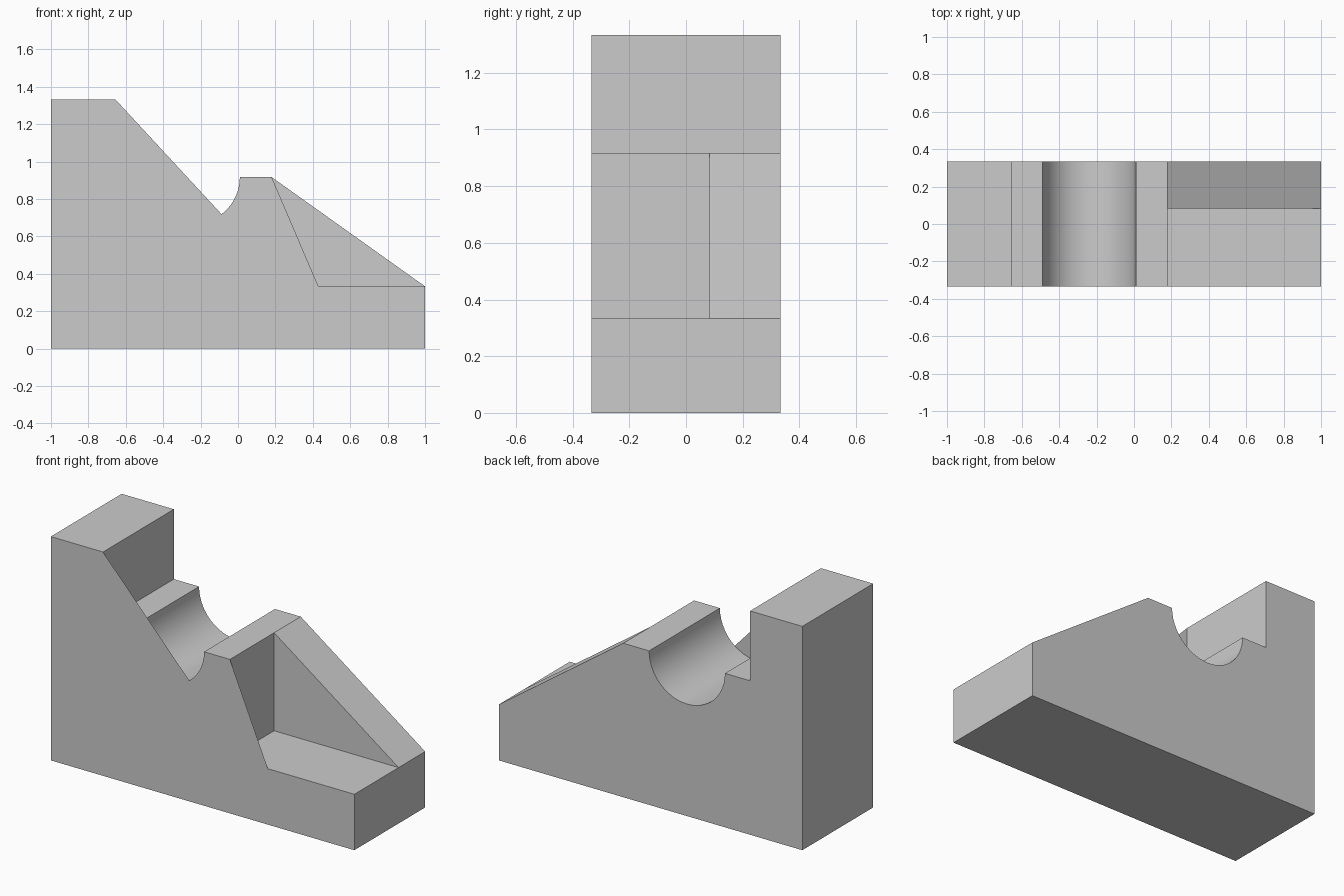
import bpy, bmesh
from math import radians, cos, sin

if "Cube" in bpy.data.objects:
    bpy.data.objects.remove(bpy.data.objects["Cube"])

D = 1 / 3            # half depth
RIB_Y = 0.083        # front side of the rear rib
LOW, MID, TOP = 0.333, 0.917, 1.333
CX, R, SEG = -0.24, 0.25, 24   # half-round groove

bm = bmesh.new()


def face(coords, smooth=False):
    f = bm.faces.new([bm.verts.new(c) for c in coords])
    f.smooth = smooth


def cap(points, y):
    face([(x, y, z) for x, z in points])


def strip(points, y0, y1, smooth=False):
    for (xa, za), (xb, zb) in zip(points, points[1:]):
        face([(xa, y0, za), (xb, y0, zb), (xb, y1, zb), (xa, y1, za)], smooth)


# groove arc, left to right through the bottom
arc = [(CX + R * cos(radians(180 + 180 * i / SEG)),
        MID + R * sin(radians(180 + 180 * i / SEG))) for i in range(SEG + 1)]

left = [(-1, 0), (-1, TOP), (-0.656, TOP), (-0.656, MID), arc[0]]
crest, toe = (0.18, MID), (1, LOW)
inner = (0.18, LOW)

# full-depth surfaces: left block, shelf, groove, crest, end and underside
strip(left, -D, D)
strip(arc, -D, D, True)
strip([arc[-1], crest], -D, D)
strip([toe, (1, 0), (-1, 0)], -D, D)

# sloped rib at the rear, recess wall and floor at the front
strip([crest, toe], RIB_Y, D)
strip([crest, inner, toe], -D, RIB_Y)
cap([inner, toe, crest], RIB_Y)

# rear side
cap(left + arc[1:] + [crest, toe, (1, 0)], D)

# front side: a flat sheet with straight webs over the step and the recess
front = left[:3] + arc[17:] + [crest, (0.43, LOW), toe, (1, 0)]
cap(front[::-1], -D)

bmesh.ops.remove_doubles(bm, verts=bm.verts, dist=1e-4)
mesh = bpy.data.meshes.new("stepped_block")
bm.to_mesh(mesh)
bm.free()
bpy.context.collection.objects.link(bpy.data.objects.new("stepped_block", mesh))
